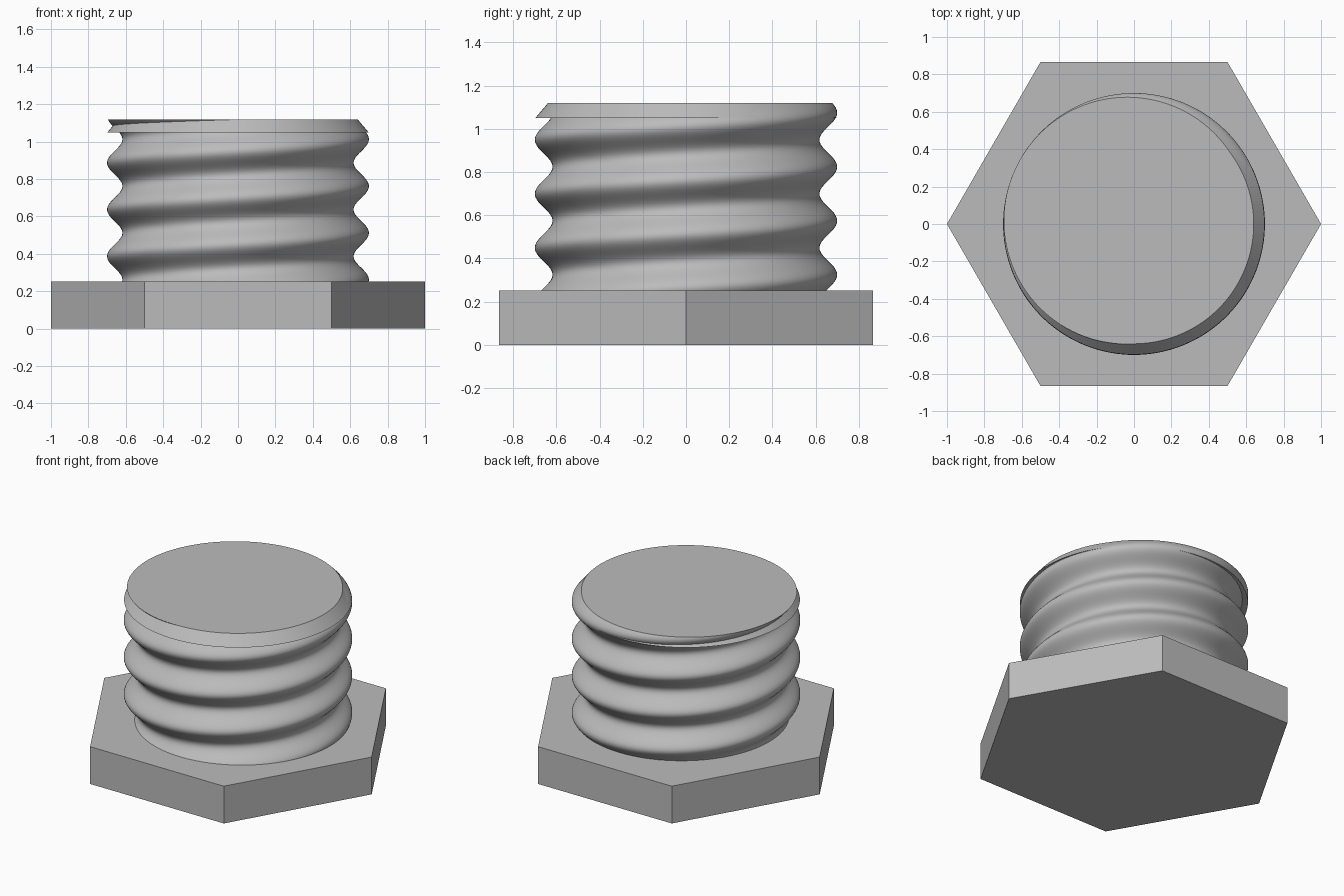
import bpy, bmesh
from math import cos, pi, tau, radians
from mathutils import Matrix, Vector

cube = bpy.data.objects.get("Cube")
if cube:
    bpy.data.objects.remove(cube, do_unlink=True)

HEAD_TOP = 0.252
TOP = 1.119
PITCH = 0.25
CREST_START = 0.262  # crest height on the +x side
MEAN_RADIUS, DEPTH = 0.659, 0.041

metal = bpy.data.materials.new("plain_grey")
grey = (0.5, 0.5, 0.5, 1)
metal.diffuse_color = grey
metal.use_nodes = True
metal.node_tree.nodes["Principled BSDF"].inputs["Base Color"].default_value = grey


def finish(name, bm):
    bmesh.ops.recalc_face_normals(bm, faces=bm.faces)
    mesh = bpy.data.meshes.new(name)
    bm.to_mesh(mesh)
    bm.free()
    mesh.materials.append(metal)
    obj = bpy.data.objects.new(name, mesh)
    bpy.context.collection.objects.link(obj)
    bpy.ops.object.select_all(action="DESELECT")
    obj.select_set(True)
    bpy.context.view_layer.objects.active = obj
    bpy.ops.object.shade_smooth_by_angle(angle=radians(30))
    return obj


def frustum(name, sides, r_bottom, r_top, z_bottom, z_top):
    bm = bmesh.new()
    bmesh.ops.create_cone(
        bm, cap_ends=True, segments=sides, radius1=r_bottom, radius2=r_top,
        depth=z_top - z_bottom,
        matrix=Matrix.Translation((0, 0, (z_bottom + z_top) / 2)))
    # Turn so that one corner points along +x
    first = bm.verts[:][0].co.xy.to_3d()
    turn = first.rotation_difference(Vector((1, 0, 0))).to_matrix()
    bmesh.ops.rotate(bm, verts=bm.verts, matrix=turn)
    return finish(name, bm)


def threaded_shaft(name, sides=144, levels=88):
    # Stacked rings whose radius follows a rising helical wave
    bm = bmesh.new()
    z_start = HEAD_TOP - 0.01
    rings = []
    for j in range(levels + 1):
        z = z_start + (TOP - z_start) * j / levels
        ring = []
        for i in range(sides):
            angle = tau * i / sides
            wave = cos(tau * (z - CREST_START) / PITCH - angle)
            direction = Matrix.Rotation(angle, 3, "Z") @ Vector((1, 0, 0))
            point = direction * (MEAN_RADIUS + DEPTH * wave)
            ring.append(bm.verts.new((point.x, point.y, z)))
        rings.append(ring)
    for low, high in zip(rings, rings[1:]):
        for i in range(sides):
            k = (i + 1) % sides
            bm.faces.new((low[i], low[k], high[k], high[i]))
    bm.faces.new(rings[0])
    bm.faces.new(rings[-1])
    return finish(name, bm)


# Hexagonal head with corners on the x axis
frustum("hex_head", 6, 1.0, 1.0, 0.0, HEAD_TOP)
# Helical thread rising from the head
threaded_shaft("threaded_shaft")
# Chamfered collar at the tip
frustum("tip_chamfer", 144, 0.698, 0.64, 1.05, TOP)
